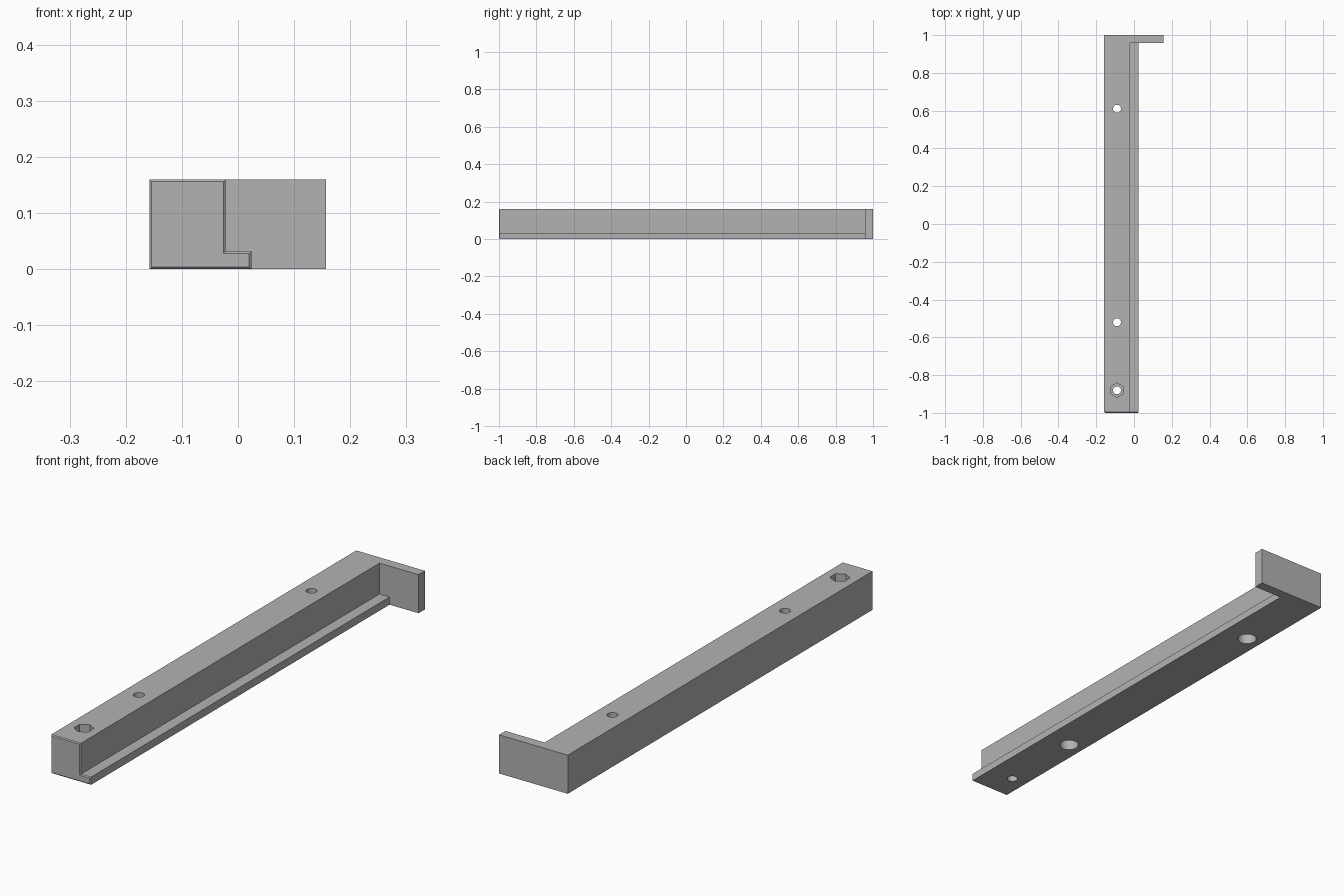
import bpy, bmesh, math

if "Cube" in bpy.data.objects:
    bpy.data.objects.remove(bpy.data.objects["Cube"])

grey = bpy.data.materials.new("plain grey")
grey.diffuse_color = (0.45, 0.45, 0.45, 1)
grey.use_nodes = True
grey.node_tree.nodes["Principled BSDF"].inputs["Base Color"].default_value = grey.diffuse_color


def finish(bm, name):
    bmesh.ops.recalc_face_normals(bm, faces=bm.faces)
    me = bpy.data.meshes.new(name)
    bm.to_mesh(me)
    bm.free()
    me.materials.append(grey)
    ob = bpy.data.objects.new(name, me)
    bpy.context.collection.objects.link(ob)
    return ob


def loft(name, rings):
    """Skin matching closed rings of points and cap both ends."""
    bm = bmesh.new()
    loops = [[bm.verts.new(p) for p in ring] for ring in rings]
    n = len(loops[0])
    for a, b in zip(loops, loops[1:]):
        for i in range(n):
            j = (i + 1) % n
            bm.faces.new((a[i], a[j], b[j], b[i]))
    bm.faces.new(loops[0])
    bm.faces.new(loops[-1])
    return finish(bm, name)


def prism(name, x, y, z0, z1, r, sides):
    """Vertical prism with a corner pointing along y."""
    ang = [math.pi / 2 + 2 * math.pi * i / sides for i in range(sides)]
    return loft(name, [[(x + r * math.cos(a), y + r * math.sin(a), z) for a in ang]
                       for z in (z0, z1)])


def boolean(target, other, operation):
    m = target.modifiers.new(other.name, 'BOOLEAN')
    m.object, m.operation, m.solver = other, operation, 'EXACT'
    bpy.context.view_layer.objects.active = target
    bpy.ops.object.modifier_apply(modifier=m.name)
    bpy.data.objects.remove(other)


# Rail: stepped section with a fine chamfer around the front end
L, R, STEP, LEDGE, H, C = -0.158, 0.024, -0.022, 0.032, 0.16, 0.004


def section(y, c):
    pts = [(L + c, c), (R - c, c), (R - c, LEDGE - c),
           (STEP - c, LEDGE - c), (STEP - c, H - c), (L + c, H - c)]
    return [(x, y, z) for x, z in pts]


rail = loft("stepped_rail", [section(-1, C), section(-1 + C, 0), section(1, 0)])

# End stop: plate across the back end
stop = loft("end_stop", [[(L, y, 0), (0.157, y, 0), (0.157, y, H), (L, y, H)]
                         for y in (0.958, 1)])
boolean(rail, stop, 'UNION')

# Screw holes with wide bores from below, and a bolt hole with a hex pocket on top
HX = -0.09
for y in (0.61, -0.52, -0.88):
    boolean(rail, prism("through_hole", HX, y, -0.1, 0.3, 0.021, 32), 'DIFFERENCE')
for y in (0.61, -0.52):
    boolean(rail, prism("head_bore", HX, y, -0.1, 0.09, 0.038, 40), 'DIFFERENCE')
boolean(rail, prism("hex_pocket", HX, -0.88, 0.08, 0.3, 0.038, 6), 'DIFFERENCE')

# Smooth the round bores, keep the other edges sharp
bpy.ops.object.select_all(action='DESELECT')
rail.select_set(True)
bpy.context.view_layer.objects.active = rail
bpy.ops.object.shade_smooth_by_angle(angle=math.radians(25))
